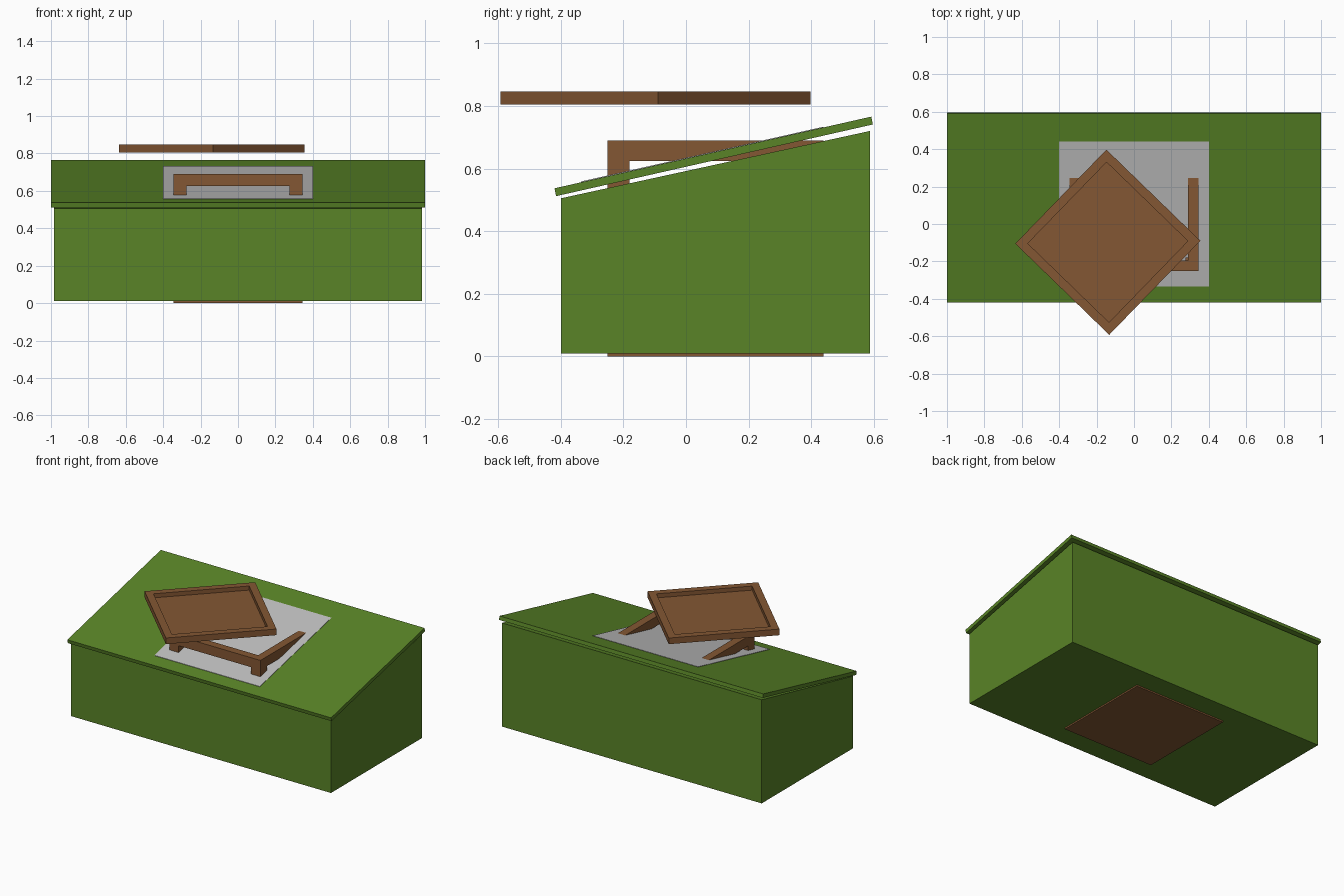
import bpy
import bmesh
from math import radians
from mathutils import Matrix, Vector

if "Cube" in bpy.data.objects:
    bpy.data.objects.remove(bpy.data.objects["Cube"], do_unlink=True)


def material(name, colour):
    mat = bpy.data.materials.new(name)
    mat.use_nodes = True
    mat.diffuse_color = (*colour, 1)
    mat.node_tree.nodes["Principled BSDF"].inputs["Base Color"].default_value = (*colour, 1)
    return mat


green = material("leaf green", (0.10, 0.23, 0.02))
brown = material("wood brown", (0.23, 0.095, 0.033))
grey = material("plain grey", (0.52, 0.52, 0.52))


def finish(name, bm, mat):
    bmesh.ops.recalc_face_normals(bm, faces=bm.faces)
    mesh = bpy.data.meshes.new(name)
    bm.to_mesh(mesh)
    bm.free()
    mesh.materials.append(mat)
    obj = bpy.data.objects.new(name, mesh)
    bpy.context.collection.objects.link(obj)
    return obj


def extrude_profile(name, profile, half_width, mat):
    """Sweep a (y, z) outline along x."""
    bm = bmesh.new()
    face = bm.faces.new([bm.verts.new((-half_width, y, z)) for y, z in profile])
    swept = bmesh.ops.extrude_face_region(bm, geom=[face])["geom"]
    moved = [v for v in swept if isinstance(v, bmesh.types.BMVert)]
    bmesh.ops.translate(bm, verts=moved, vec=(2 * half_width, 0, 0))
    return finish(name, bm, mat)


def box(name, low, high, mat):
    low, high = Vector(low), Vector(high)
    bm = bmesh.new()
    bmesh.ops.create_cube(bm, size=1, matrix=Matrix.Translation((low + high) / 2)
                          @ Matrix.Diagonal((*(high - low), 1)))
    return finish(name, bm, mat)


# Sloping chest, its raised lid and the panel on the lid
extrude_profile("chest_body", [(-0.4, 0.01), (0.587, 0.01), (0.587, 0.72), (-0.4, 0.505)],
                0.985, green)
extrude_profile("lid", [(-0.42, 0.537), (-0.415, 0.512), (0.597, 0.741), (0.592, 0.766)],
                1.0, green)
extrude_profile("lid_panel", [(-0.335, 0.553), (0.44, 0.728), (0.44, 0.734), (-0.335, 0.559)],
                0.4, grey)

# Table frame: corner legs, aprons and lower shelf
W, FRONT, BACK, TOP = 0.345, -0.25, 0.44, 0.69
LEG, RAIL, RAIL_Z = 0.07, 0.055, 0.625
box("lower_shelf", (-W, FRONT, 0), (W, BACK, 0.04), brown)
for side, x in (("right", -W), ("left", W - LEG)):
    for end, y in (("front", FRONT), ("back", BACK - LEG)):
        box(f"{end}_{side}_leg", (x, y, 0.03), (x + LEG, y + LEG, RAIL_Z), brown)
for side, x in (("right", -W), ("left", W - RAIL)):
    box(f"{side}_apron", (x, FRONT, RAIL_Z), (x + RAIL, BACK, TOP), brown)
for end, y in (("front", FRONT), ("back", BACK - RAIL)):
    box(f"{end}_apron", (RAIL - W, y, RAIL_Z), (W - RAIL, y + RAIL, TOP), brown)

# Loose square table top with a sunken centre
bm = bmesh.new()
bmesh.ops.create_cube(bm, size=1, matrix=Matrix.Diagonal((0.7, 0.7, 0.042, 1)))
top_face = max(bm.faces, key=lambda f: f.calc_center_median().z)
bmesh.ops.inset_region(bm, faces=[top_face], thickness=0.067)
sunk = bmesh.ops.extrude_face_region(bm, geom=[top_face])["geom"]
bmesh.ops.translate(bm, verts=[v for v in sunk if isinstance(v, bmesh.types.BMVert)],
                    vec=(0, 0, -0.028))
if top_face.is_valid:
    bmesh.ops.delete(bm, geom=[top_face], context="FACES_ONLY")
table_top = finish("table_top", bm, brown)
table_top.location = (-0.14, -0.0975, 0.826)
table_top.rotation_euler.z = radians(45.87)
